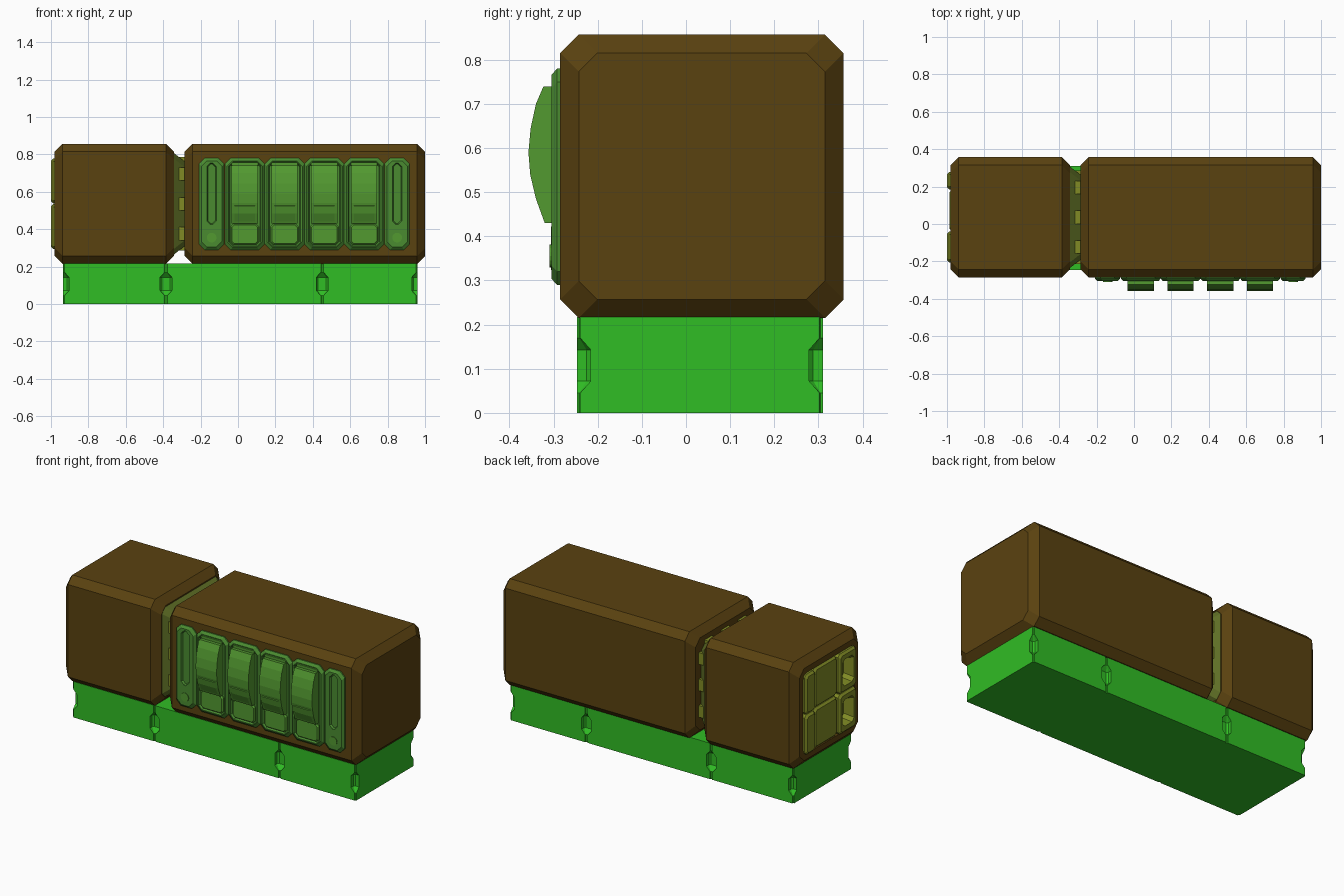
import bpy, bmesh

cube = bpy.data.objects.get("Cube")
if cube:
    bpy.data.objects.remove(cube, do_unlink=True)


def material(name, rgb):
    m = bpy.data.materials.new(name)
    m.use_nodes = True
    m.diffuse_color = (*rgb, 1)
    bsdf = m.node_tree.nodes["Principled BSDF"]
    bsdf.inputs["Base Color"].default_value = (*rgb, 1)
    bsdf.inputs["Roughness"].default_value = 0.8
    return m


BROWN = material("dark brown", (0.102, 0.054, 0.005))
GREEN = material("bright green", (0.03, 0.51, 0.018))
PANEL = material("panel green", (0.068, 0.26, 0.03))
SWITCH = material("switch green", (0.085, 0.32, 0.03))
OLIVE = material("yellow olive", (0.22, 0.26, 0.018))
DARK_OLIVE = material("dark olive", (0.115, 0.16, 0.019))


def finish(name, bm, mat):
    bmesh.ops.recalc_face_normals(bm, faces=bm.faces[:])
    mesh = bpy.data.meshes.new(name)
    bm.to_mesh(mesh)
    bm.free()
    mesh.materials.append(mat)
    ob = bpy.data.objects.new(name, mesh)
    bpy.context.collection.objects.link(ob)
    return ob


def place(axis, u, v, d):
    return {"x": (d, u, v), "y": (u, d, v), "z": (u, v, d)}[axis]


def add_loft(bm, axis, cu, cv, rings):
    """Chamfered rectangles (half width, half height, chamfer, depth[, v shift]) joined in order."""
    loops = []
    for hu, hv, c, d, *shift in rings:
        v0 = cv + (shift[0] if shift else 0)
        corners = [(hu, hv - c), (hu - c, hv), (c - hu, hv), (-hu, hv - c),
                   (-hu, c - hv), (c - hu, -hv), (hu - c, -hv), (hu, c - hv)]
        loops.append([bm.verts.new(place(axis, cu + u, v0 + v, d)) for u, v in corners])
    for a, b in zip(loops, loops[1:]):
        for i in range(8):
            j = (i + 1) % 8
            bm.faces.new((a[i], a[j], b[j], b[i]))
    bm.faces.new(loops[0])
    bm.faces.new(loops[-1])


def loft(name, mat, axis, cu, cv, rings):
    bm = bmesh.new()
    add_loft(bm, axis, cu, cv, rings)
    return finish(name, bm, mat)


def box(name, mat, x, y, z):
    bm = bmesh.new()
    bmesh.ops.create_cube(bm, size=1)
    for v in bm.verts:
        v.co = [r[0] if c < 0 else r[1] for c, r in zip(v.co, (x, y, z))]
    return finish(name, bm, mat)


# Plinth with pinched notches cut at its corners and along both long sides
X0, X1, Y0, Y1 = -0.935, 0.96, -0.247, 0.31
base = box("base", GREEN, (X0, X1), (Y0, Y1), (0, 0.217))
bm = bmesh.new()
for x in (X0, -0.385, 0.45, X1):
    for y in (Y0, Y1):
        add_loft(bm, "z", x, y, [(s, s, s * 0.3, z) for s, z in (
            (0.007, -0.01), (0.007, 0.045), (0.031, 0.072),
            (0.031, 0.143), (0.007, 0.17), (0.007, 0.23))])
cutter = finish("notch_cutter", bm, GREEN)
cutter.hide_render = True
mod = base.modifiers.new("notches", "BOOLEAN")
mod.operation, mod.solver, mod.object = "DIFFERENCE", "EXACT", cutter
bpy.context.view_layer.objects.active = base
bpy.ops.object.modifier_apply(modifier="notches")
bpy.data.objects.remove(cutter, do_unlink=True)

# Two chamfered housings; the small one has a socket in its outer end
CY, CZ, H, C = 0.036, 0.536, 0.321, 0.042


def housing(name, x0, x1, socket=()):
    loft(name, BROWN, "x", CY, CZ, [
        (H - C, H - C, C, x1), (H, H, C, x1 - C), (H, H, C, x0 + C),
        (H - C, H - C, C, x0), *socket])


housing("large_housing", -0.285, 1.0)
housing("small_housing", -0.98, -0.343,
        [(0.245, 0.245, 0.03, -0.98), (0.245, 0.245, 0.03, -0.93)])

# Tapered connector with ribs on all four sides
loft("connector", DARK_OLIVE, "x", CY, CZ,
     [(0.277, 0.277, 0.03, -0.35), (0.222, 0.222, 0.03, -0.28)])
for i in (-1, 0, 1):
    o, w, r = i * 0.16, 0.035, 0.25
    box("connector_rib_upright", OLIVE, (-0.346, -0.283),
        (CY + o - w, CY + o + w), (CZ - r, CZ + r))
    box("connector_rib_level", OLIVE, (-0.346, -0.283),
        (CY - r, CY + r), (CZ + o - w, CZ + o + w))

# End panel: two rows of a narrow pad, a wide pad and a recessed port
for z in (CZ - 0.122, CZ + 0.122):
    h = 0.12
    for name, y, w, x in (("narrow_pad", 0.232, 0.047, -1.0), ("wide_pad", 0.072, 0.11, -0.987)):
        loft(name, OLIVE, "x", y, z, [
            (w, h, 0.015, -0.93), (w, h, 0.015, x + 0.012),
            (w - 0.012, h - 0.012, 0.012, x)])
    w = 0.082
    loft("port", OLIVE, "x", -0.123, z, [
        (w, h, 0.015, -0.93), (w, h, 0.015, -0.988), (w - 0.012, h - 0.012, 0.012, -1.0),
        (0.055, 0.08, 0.02, -1.0), (0.04, 0.065, 0.02, -0.94)])

# Front panel: slotted strip at each end with a round button
PZ, PH, BACK, EDGE, FACE = 0.535, 0.245, -0.28, -0.292, -0.305
for x in (-0.141, 0.851):
    loft("slotted_strip", PANEL, "y", x, PZ, [
        (0.067, PH, 0.03, BACK), (0.067, PH, 0.03, EDGE), (0.055, PH - 0.014, 0.03, FACE),
        (0.026, 0.165, 0.02, FACE, 0.055), (0.02, 0.158, 0.015, FACE + 0.012, 0.055)])
    bpy.ops.mesh.primitive_cylinder_add(vertices=16, radius=0.026, depth=0.008,
                                        location=(x, FACE, 0.355), rotation=(1.5708, 0, 0))
    button = bpy.context.object
    button.name = "round_button"
    button.data.materials.append(SWITCH)

# Front panel: four framed rocker switches
ROCKER = [(-0.285, 0.74), (-0.323, 0.74), (-0.34, 0.7), (-0.352, 0.645), (-0.357, 0.59),
          (-0.353, 0.54), (-0.34, 0.485), (-0.32, 0.43), (-0.285, 0.43)]
for i in range(4):
    x = 0.0365 + i * 0.2125
    loft("switch_frame", PANEL, "y", x, PZ, [
        (0.106, PH, 0.03, BACK), (0.106, PH, 0.03, EDGE), (0.095, PH - 0.014, 0.03, FACE),
        (0.086, 0.226, 0.022, FACE), (0.08, 0.22, 0.02, FACE + 0.012)])
    bm = bmesh.new()
    sides = [[bm.verts.new((x + s, y, z)) for y, z in ROCKER] for s in (-0.07, 0.07)]
    for side in sides:
        bm.faces.new(side)
    for a in range(len(ROCKER)):
        b = (a + 1) % len(ROCKER)
        bm.faces.new((sides[0][a], sides[0][b], sides[1][b], sides[1][a]))
    finish("switch_rocker", bm, SWITCH)
    # Finger tab near the foot of the rocker
    bm = bmesh.new()
    rows = [[bm.verts.new((x + s, y, z)) for s in (-0.055, 0.055)]
            for y, z in ((-0.322, 0.437), (-0.345, 0.485), (-0.354, 0.524), (-0.345, 0.53))]
    for a, b in zip(rows, rows[1:]):
        bm.faces.new((a[0], a[1], b[1], b[0]))
    finish("switch_tab", bm, SWITCH)
    loft("switch_foot", SWITCH, "y", x, 0.373, [
        (0.075, 0.056, 0.015, -0.285), (0.075, 0.056, 0.015, -0.298), (0.068, 0.049, 0.012, -0.306)])
    loft("switch_head", SWITCH, "y", x, 0.748, [
        (0.075, 0.012, 0.005, -0.285), (0.07, 0.008, 0.004, -0.304)])
